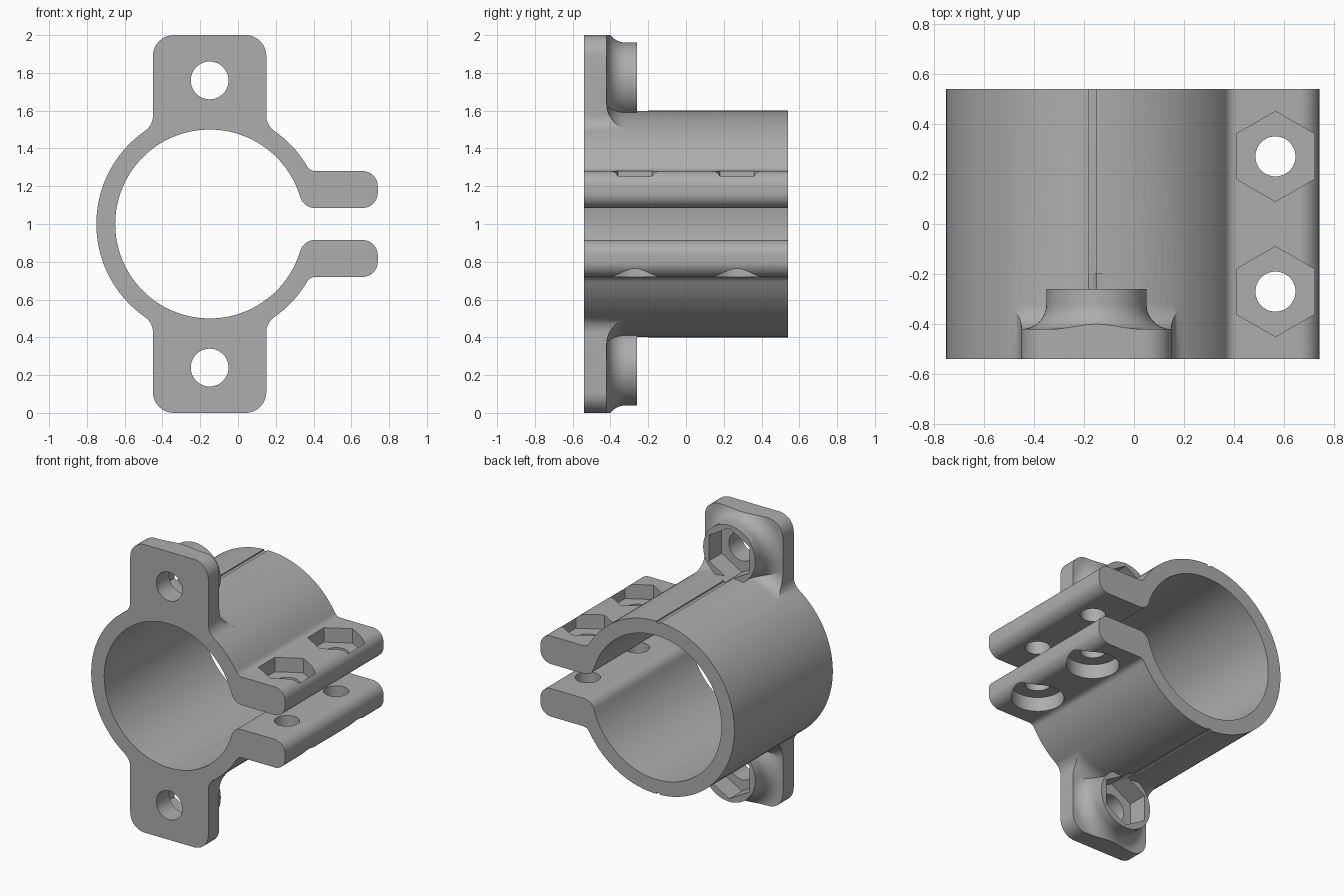
import bpy, bmesh
from math import cos, sin, pi, sqrt, atan2

if "Cube" in bpy.data.objects:
    bpy.data.objects.remove(bpy.data.objects["Cube"])

CX, CZ = -0.15, 1.0            # ring axis
FRONT, BACK = -0.54, 0.54
R_IN, R_OUT = 0.5, 0.6
TAB_BACK, BOSS_BACK, BOSS_Z = -0.42, -0.26, 0.76
EAR_X, EAR_HOLE_Y = 0.565, 0.27

grey = bpy.data.materials.new("plain grey")
grey.use_nodes = True
colour = (0.42, 0.42, 0.42, 1)
grey.diffuse_color = colour
grey.node_tree.nodes["Principled BSDF"].inputs["Base Color"].default_value = colour


def arc(cx, cy, r, a0, a1, n):
    return [(cx + r * cos(a0 + (a1 - a0) * i / n), cy + r * sin(a0 + (a1 - a0) * i / n))
            for i in range(n + 1)]


def circle(cx, cy, r, n=64, turn=0.0):
    return arc(cx, cy, r, turn, turn + 2 * pi, n)[:-1]


def finish(name, bm):
    bmesh.ops.recalc_face_normals(bm, faces=bm.faces)
    mesh = bpy.data.meshes.new(name)
    bm.to_mesh(mesh)
    bm.free()
    mesh.materials.append(grey)
    ob = bpy.data.objects.new(name, mesh)
    bpy.context.collection.objects.link(ob)
    return ob


def loft(name, rings):
    """Solid through a list of matching rings of points, capped at both ends."""
    bm = bmesh.new()
    loops = [[bm.verts.new(p) for p in ring] for ring in rings]
    n = len(loops[0])
    for a, b in zip(loops, loops[1:]):
        for i in range(n):
            bm.faces.new((a[i], a[(i + 1) % n], b[(i + 1) % n], b[i]))
    bm.faces.new(loops[0])
    bm.faces.new(loops[-1])
    return finish(name, bm)


def prism_y(name, pts, y0, y1):
    return loft(name, [[(x, y, z) for x, z in pts] for y in (y0, y1)])


def prism_z(name, pts, z0, z1):
    return loft(name, [[(x, y, z) for x, y in pts] for z in (z0, z1)])


def lathe_y(name, cx, cz, profile, n):
    return loft(name, [[(x, y, z) for x, z in circle(cx, cz, r, n)] for r, y in profile])


def combine(ob, other, operation):
    mod = ob.modifiers.new("combine", "BOOLEAN")
    mod.operation, mod.solver, mod.object = operation, "EXACT", other
    bpy.context.view_layer.objects.active = ob
    bpy.ops.object.modifier_apply(modifier=mod.name)
    bpy.data.objects.remove(other)


# Split ring with two clamping ears: upper half outline, then its reflection
lo, hi, tip, tip_r = 0.085, 0.28, 0.74 - CX, 0.08
r1, r2 = 0.05, 0.08            # outer root fillet, inner lip rounding
d1, h1 = sqrt((R_OUT + r1) ** 2 - (hi + r1) ** 2), hi + r1
d2, h2 = sqrt((R_IN + r2) ** 2 - (lo + r2) ** 2), lo + r2
a1, a2 = atan2(h1, d1), atan2(h2, d2)
half = (arc(0, 0, R_OUT, pi, a1, 56)
        + arc(d1, h1, r1, a1 + pi, 1.5 * pi, 8)[1:]
        + arc(tip - tip_r, hi - tip_r, tip_r, pi / 2, 0, 10)
        + arc(tip - tip_r, lo + tip_r, tip_r, 0, -pi / 2, 10)
        + arc(d2, h2, r2, 1.5 * pi, pi + a2, 8)
        + arc(0, 0, R_IN, a2, pi, 60)[1:])
lower = [(x, -z) for x, z in reversed(half[1:-1])]
outline = [(CX + x, CZ + z) for x, z in half + lower]
clamp = prism_y("pipe_clamp", outline, FRONT, BACK)

# Mounting tab outline: rounded corners and fillets flowing into the ring
w, corner, rf = 0.3, 0.11, 0.1
fz = sqrt((R_OUT + rf) ** 2 - (w + rf) ** 2)
fa = atan2(fz, w + rf)
side = ([(0.32, 0.46)] + arc(w + rf, fz, rf, pi + fa, pi, 10)
        + arc(w - corner, 1 - corner, corner, 0, pi / 2, 10))
tab_half = side + [(-x, z) for x, z in reversed(side)] + [(0, 0.55)]

for s, label in ((1, "upper"), (-1, "lower")):
    # Plate with a flared boss and a fillet around the ring, trimmed to the outline
    plate = [(CX - 0.7, CZ + s * 0.3), (CX + 0.7, CZ + s * 0.3),
             (CX + 0.7, CZ + s * 1.1), (CX - 0.7, CZ + s * 1.1)]
    tab = prism_y(label + "_tab", plate, FRONT, TAB_BACK)
    flare = [(0.7 - 0.1 + x, TAB_BACK + 0.1 + y) for x, y in arc(0.1, 0, 0.1, 1.5 * pi, pi, 10)]
    ring_flare = lathe_y(label + "_ring_fillet", CX, CZ,
                         [(0.72, -0.5)] + flare + [(0.58, -0.3)], 128)
    boss = lathe_y(label + "_boss", CX, CZ + s * BOSS_Z,
                   [(0.32, -0.5)] + [(r - 0.4, y) for r, y in flare] + [(0.2, BOSS_BACK)], 64)
    combine(tab, ring_flare, "UNION")
    combine(tab, boss, "UNION")
    trim = prism_y("trim", [(CX + x, CZ + s * z) for x, z in tab_half], -0.6, -0.2)
    combine(tab, trim, "INTERSECT")
    combine(clamp, tab, "UNION")

    # Bolt hole and hexagonal nut pocket
    zc = CZ + s * BOSS_Z
    combine(clamp, prism_y("bolt_hole", circle(CX, zc, 0.1, 48), -0.6, -0.3), "DIFFERENCE")
    combine(clamp, prism_y("nut_pocket", circle(CX, zc, 0.18, 6, pi / 2), -0.4, -0.2), "DIFFERENCE")

    # Shallow seam groove along the ring
    seam = [(CX - 0.03, CZ + s * 0.59), (CX, CZ + s * 0.59),
            (CX, CZ + s * 0.63), (CX - 0.03, CZ + s * 0.63)]
    combine(clamp, prism_y("seam", seam, BOSS_BACK + 0.003, 0.6), "DIFFERENCE")

# Ear bolts: through holes, hexagonal pockets above, round counterbores below
for y in (-EAR_HOLE_Y, EAR_HOLE_Y):
    combine(clamp, prism_z("ear_hole", circle(EAR_X, y, 0.08, 48), 0.6, 1.4), "DIFFERENCE")
    combine(clamp, prism_z("ear_nut_pocket", circle(EAR_X, y, 0.18, 6, pi / 2), 1.18, 1.4), "DIFFERENCE")
    combine(clamp, prism_z("ear_counterbore", circle(EAR_X, y, 0.166, 64), 0.6, 0.82), "DIFFERENCE")

bpy.ops.object.select_all(action="DESELECT")
clamp.select_set(True)
bpy.context.view_layer.objects.active = clamp
bpy.ops.object.shade_smooth_by_angle(angle=pi / 6)
